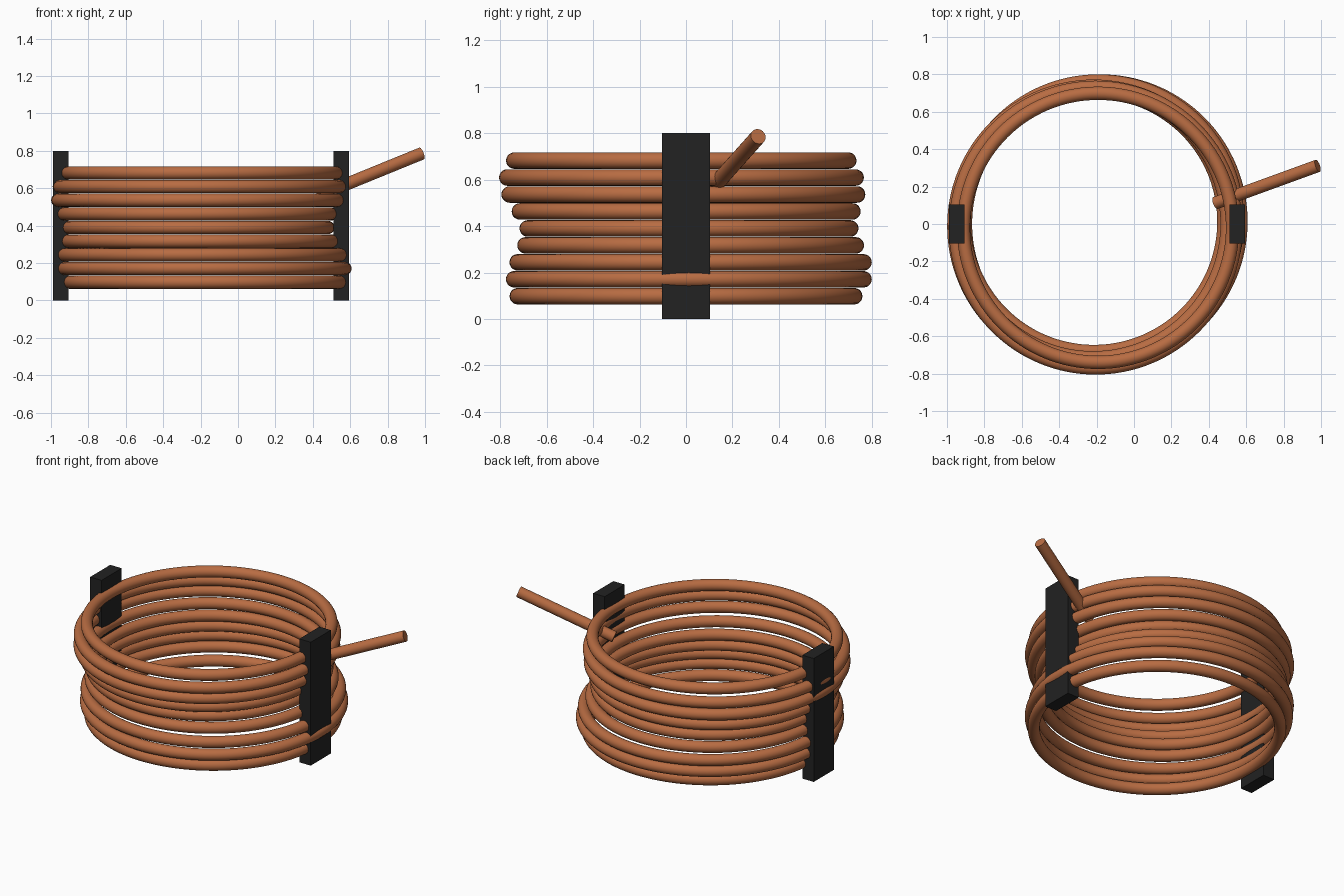
import bpy
from math import sin, cos, radians
from mathutils import Vector

cube = bpy.data.objects.get("Cube")
if cube:
    bpy.data.objects.remove(cube, do_unlink=True)


def make_material(name, color, metallic=0.0):
    mat = bpy.data.materials.new(name)
    mat.use_nodes = True
    mat.diffuse_color = color
    bsdf = mat.node_tree.nodes["Principled BSDF"]
    bsdf.inputs["Base Color"].default_value = color
    bsdf.inputs["Roughness"].default_value = 0.5
    return mat


def finish(name, mat, smooth=True):
    obj = bpy.context.object
    obj.name = name
    obj.data.materials.append(mat)
    if smooth:
        bpy.ops.object.shade_smooth_by_angle(angle=radians(40))
    return obj


copper = make_material("copper", (0.48, 0.15, 0.055, 1))
black = make_material("black_strap", (0.016, 0.016, 0.016, 1))

CENTER_X = -0.1975
TUBE = 0.0355

# Stacked coil turns, each with a slightly different radius and centre
for i in range(9):
    outer = 0.76 + 0.03 * sin(1.2 * i)
    bpy.ops.mesh.primitive_torus_add(
        major_segments=128, minor_segments=20,
        major_radius=outer - TUBE, minor_radius=TUBE,
        location=(CENTER_X + 0.021 * cos(0.62 * i),
                  0.021 * sin(0.62 * i), 0.098 + 0.073 * i))
    finish(f"coil_turn_{i + 1}", copper)

# Straight loose end sticking out of the coil
start, end = Vector((0.435, 0.112, 0.563)), Vector((0.982, 0.311, 0.786))
axis = end - start
bpy.ops.mesh.primitive_cylinder_add(
    vertices=24, radius=0.034, depth=axis.length,
    location=(start + end) / 2,
    rotation=axis.to_track_quat('Z', 'Y').to_euler())
finish("loose_end", copper)

# Upright straps on either side
for side, name in ((1, "left_strap"), (-1, "right_strap")):
    bpy.ops.mesh.primitive_cube_add(
        size=1, location=(CENTER_X + side * 0.75, 0, 0.4))
    bpy.context.object.scale = (0.082, 0.206, 0.8)
    bpy.ops.object.transform_apply(location=False, rotation=False, scale=True)
    finish(name, black, smooth=False)
